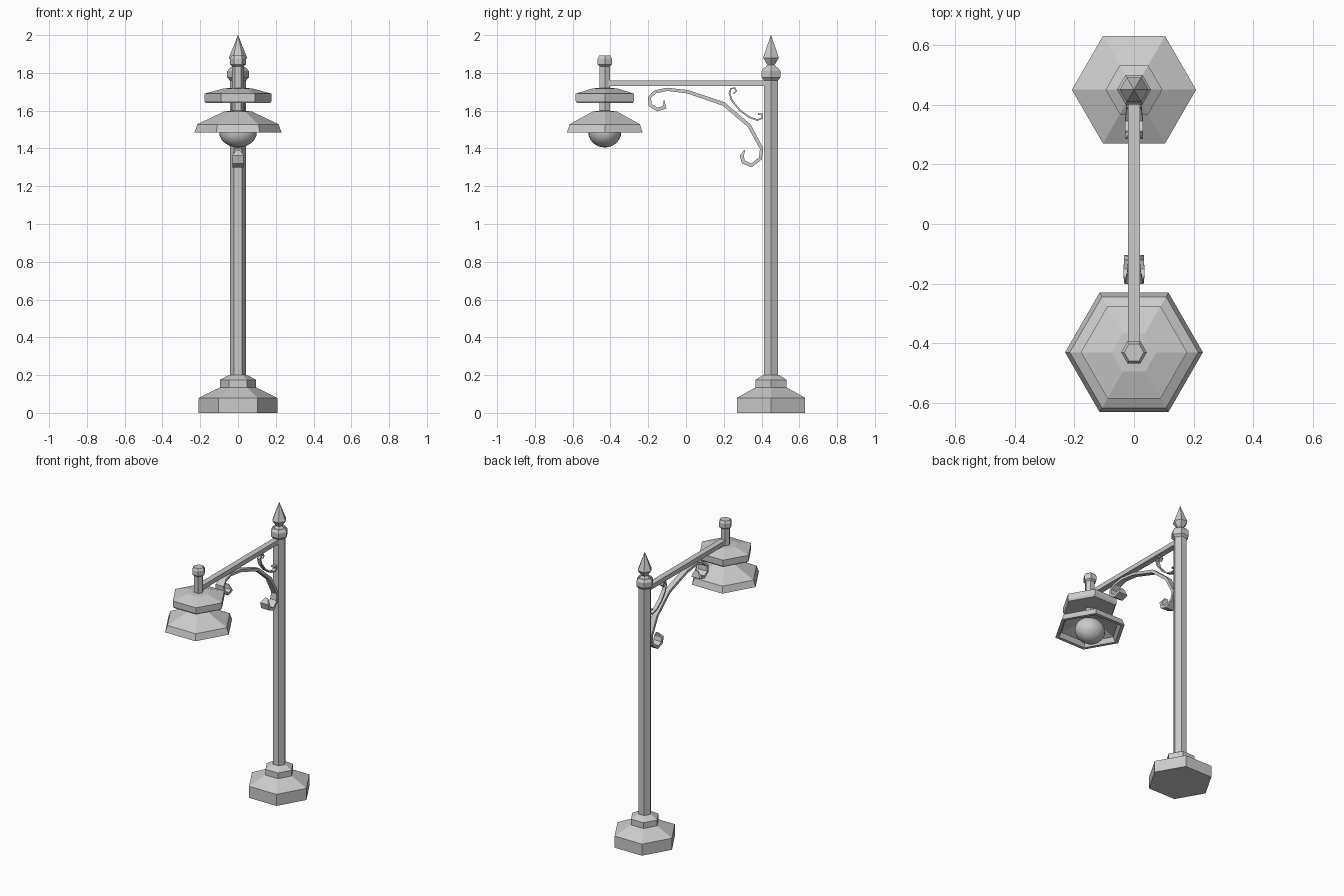
import bpy, math
from mathutils import Vector

if "Cube" in bpy.data.objects:
    bpy.data.objects.remove(bpy.data.objects["Cube"])

POST_Y, LAMP_Y = 0.45, -0.43


def make(name, verts, faces):
    mesh = bpy.data.meshes.new(name)
    mesh.from_pydata(verts, [], faces)
    mesh.validate()
    obj = bpy.data.objects.new(name, mesh)
    bpy.context.collection.objects.link(obj)
    return obj


def hex_lathe(name, y, profile, n=6):
    """Six-sided turned part from (radius, z) points listed from bottom to top."""
    verts = [(r * math.cos(k * math.tau / n), y + r * math.sin(k * math.tau / n), z)
             for r, z in profile for k in range(n)]
    faces = [(i * n + k, i * n + (k + 1) % n, (i + 1) * n + (k + 1) % n, (i + 1) * n + k)
             for i in range(len(profile) - 1) for k in range(n)]
    faces.append(tuple(reversed(range(n))))
    faces.append(tuple(range(len(verts) - n, len(verts))))
    return make(name, verts, faces)


def ribbon(name, path):
    """Flat iron strip in the YZ plane; path holds (y, z, half width, thickness)."""
    pts = [Vector((0, p[0], p[1])) for p in path]
    verts = []
    for i, (_, _, w, t) in enumerate(path):
        tan = (pts[min(i + 1, len(pts) - 1)] - pts[max(i - 1, 0)]).normalized()
        nrm = Vector((0, -tan.z, tan.y)) * t / 2
        for sx, sn in ((-1, -1), (1, -1), (1, 1), (-1, 1)):
            verts.append(pts[i] + nrm * sn + Vector((w * sx, 0, 0)))
    faces = [(4 * i + k, 4 * i + (k + 1) % 4, 4 * i + 4 + (k + 1) % 4, 4 * i + 4 + k)
             for i in range(len(path) - 1) for k in range(4)]
    faces += [(3, 2, 1, 0), tuple(range(len(verts) - 4, len(verts)))]
    return make(name, verts, faces)


# Post: stepped base, shaft, collar and spear finial
hex_lathe("base", POST_Y, [(.208, 0), (.208, .08), (.095, .135), (.095, .175), (.05, .2)])
hex_lathe("post", POST_Y, [(.043, .19), (.043, 1.77)])
hex_lathe("collar", POST_Y, [(.043, 1.76), (.057, 1.775), (.057, 1.81), (.043, 1.828)])
hex_lathe("finial", POST_Y, [(.04, 1.825), (.022, 1.842), (.048, 1.88), (.001, 2.0)])

# Horizontal arm
bpy.ops.mesh.primitive_cube_add(size=1, location=(0, .005, 1.745))
arm = bpy.context.object
arm.name = "arm"
arm.scale = (.04, .83, .031)

# Lamp: stem, cap, upper disc, hollow lower shade
hex_lathe("lamp_stem", LAMP_Y, [(.031, 1.56), (.031, 1.85)])
hex_lathe("lamp_cap", LAMP_Y, [(.031, 1.835), (.043, 1.845), (.043, 1.877), (.033, 1.892)])
hex_lathe("upper_disc", LAMP_Y, [(.17, 1.64), (.178, 1.652), (.178, 1.69), (.075, 1.718), (.03, 1.72)])
hex_lathe("lower_shade", LAMP_Y, [(.06, 1.565), (.19, 1.515), (.207, 1.484), (.231, 1.484),
                                  (.215, 1.528), (.075, 1.595), (.03, 1.6)])

# Bulb
bpy.ops.mesh.primitive_uv_sphere_add(segments=24, ring_count=12, radius=1, location=(0, LAMP_Y, 1.488))
bulb = bpy.context.object
bulb.name = "bulb"
bulb.scale = (.1, .0875, .083)
bpy.ops.object.shade_smooth()

# Large scroll bracket with broad curled ends
ribbon("large_scroll", [
    (-.117, 1.655, .012, .004), (-.112, 1.618, .033, .022), (-.152, 1.606, .035, .02),
    (-.19, 1.63, .034, .018), (-.193, 1.672, .03, .017), (-.162, 1.70, .023, .017),
    (-.1, 1.713, .018, .017), (.01, 1.70, .018, .018), (.2, 1.635, .018, .02),
    (.335, 1.52, .018, .02), (.4, 1.4, .02, .018), (.394, 1.347, .025, .018),
    (.347, 1.31, .03, .02), (.304, 1.328, .03, .022), (.295, 1.362, .03, .022),
    (.312, 1.392, .01, .004)])

# Small corner scroll
S, T = .013, .009
ribbon("small_scroll", [(y, z, S, T) for y, z in (
    (.252, 1.69), (.267, 1.705), (.258, 1.72), (.238, 1.716), (.23, 1.695), (.242, 1.655),
    (.285, 1.602), (.335, 1.565), (.378, 1.55), (.402, 1.56), (.402, 1.582), (.38, 1.582))])
